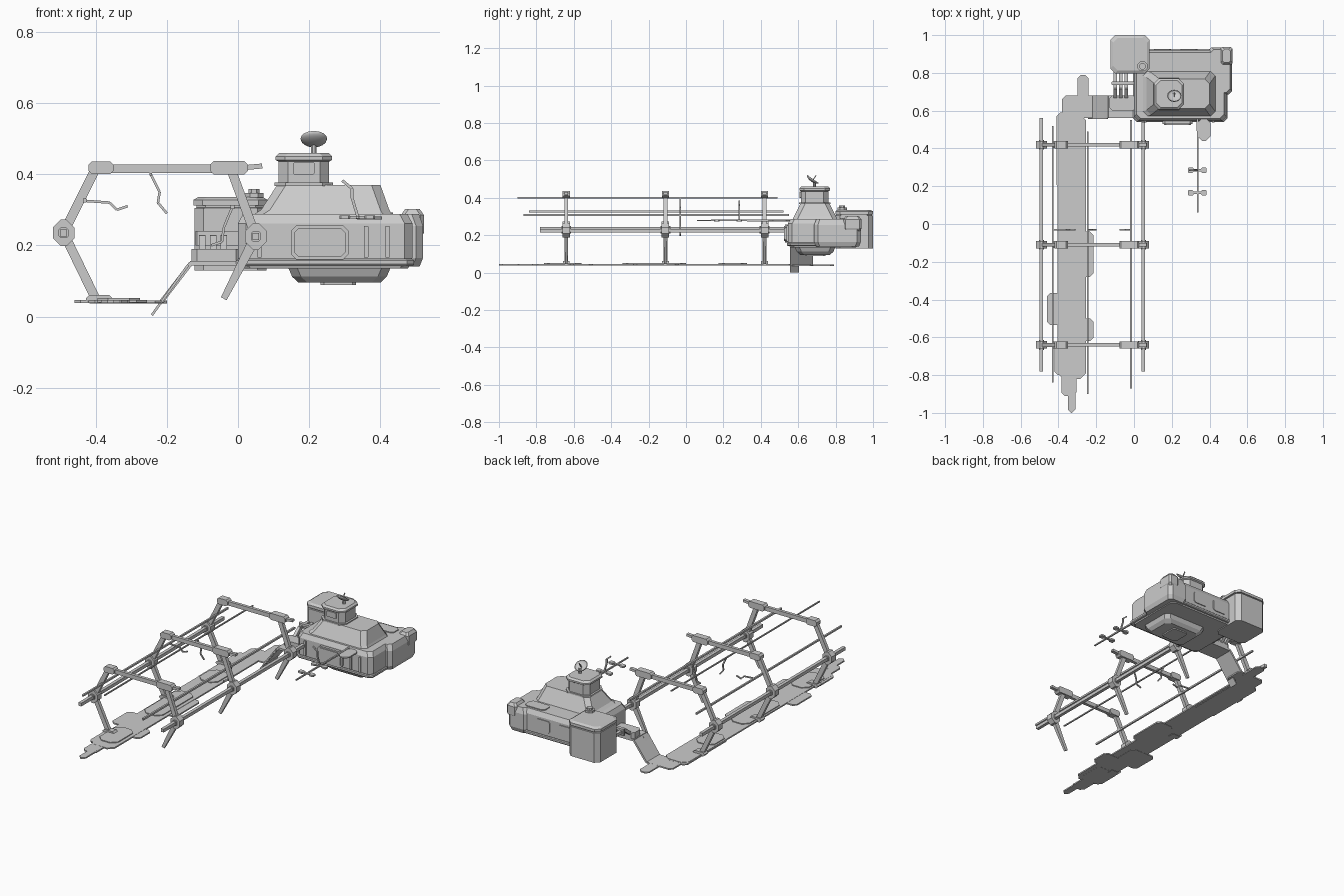
import bpy, bmesh, math
from mathutils import Vector, Matrix

cube = bpy.data.objects.get("Cube")
if cube:
    bpy.data.objects.remove(cube)

grey = bpy.data.materials.new("plain grey")
grey.use_nodes = True
grey.diffuse_color = (.6, .6, .6, 1)
grey.node_tree.nodes["Principled BSDF"].inputs["Base Color"].default_value = grey.diffuse_color


def finish(name, bm):
    bmesh.ops.recalc_face_normals(bm, faces=bm.faces)
    mesh = bpy.data.meshes.new(name)
    bm.to_mesh(mesh)
    bm.free()
    mesh.materials.append(grey)
    part = bpy.data.objects.new(name, mesh)
    bpy.context.collection.objects.link(part)
    return part


def skin(name, rings):
    """Join matching rings of points into a closed solid."""
    bm = bmesh.new()
    rows = [[bm.verts.new(point) for point in ring] for ring in rings]
    count = len(rows[0])
    for low, high in zip(rows, rows[1:]):
        for i in range(count):
            j = (i + 1) % count
            bm.faces.new((low[i], low[j], high[j], high[i]))
    bm.faces.new(rows[0])
    bm.faces.new(rows[-1])
    return finish(name, bm)


def cut_corners(half_x, half_y, cut):
    """Rectangle with its four corners cut off."""
    points = []
    for sx, sy in ((1, 1), (-1, 1), (-1, -1), (1, -1)):
        pair = [(sx * half_x, sy * (half_y - cut)), (sx * (half_x - cut), sy * half_y)]
        points += pair if sx * sy > 0 else pair[::-1]
    return points


def stack(name, x, y, width, depth, levels, cut=.02):
    """Layered solid; each level is a height and how far it is drawn in."""
    skin(name, [[(x + px, y + py, z) for px, py in
                 cut_corners(width / 2 - inset, depth / 2 - inset, cut)]
                for z, inset in levels])


def slab(name, x, y, width, depth, low, high, cut=.005):
    stack(name, x, y, width, depth, [(low, 0), (high, 0)], cut)


def front_plate(name, x, z, width, height, y, thick, cut=.01):
    """Chamfered plate standing in the front plane."""
    outline = cut_corners(width / 2, height / 2, cut)
    skin(name, [[(x + px, depth, z + pz) for px, pz in outline]
                for depth in (y - thick / 2, y + thick / 2)])


def beam(name, start, end, wide, tall, taper=1):
    """Rectangular bar; width is measured across the model's length."""
    start, end = Vector(start), Vector(end)
    along = (end - start).normalized()
    across = Vector((1, 0, 0)) if abs(along.y) > .9 else Vector((0, 1, 0))
    across = (across - along * across.dot(along)).normalized()
    up = along.cross(across)
    corners = ((-1, -1), (1, -1), (1, 1), (-1, 1))
    skin(name, [[spot + (across * wide * i + up * tall * j) * size / 2 for i, j in corners]
                for spot, size in ((start, 1), (end, taper))])


def chain(name, points, thick):
    for start, end in zip(points, points[1:]):
        beam(name, start, end, thick, thick)


# Truss ribs: hexagonal hoops with one broken lower corner
for y in (-.64, -.11, .42):
    right_hub, left_hub = Vector((-.49, y, .235)), Vector((.05, y, .225))
    right_top, left_top = Vector((-.4, y, .415)), Vector((-.02, y, .415))
    foot, broken_end = Vector((-.4, y, .05)), Vector((-.04, y, .05))
    beam("rib_top_beam", right_top, left_top, .018, .024)
    beam("rib_upper_right_strut", right_hub, right_top, .02, .026)
    beam("rib_lower_right_strut", right_hub, foot, .02, .026)
    beam("rib_upper_left_strut", left_hub, left_top, .02, .026)
    beam("rib_lower_left_strut", left_hub, broken_end, .022, .03, taper=.6)
    beam("rib_broken_tip", left_top, left_top + Vector((.088, 0, .008)), .02, .014)
    front_plate("rib_right_bracket", -.385, .418, .07, .036, y, .038)
    front_plate("rib_left_bracket", -.025, .418, .105, .038, y, .038)
    front_plate("rib_foot", -.39, .049, .075, .024, y, .036)
    for hub in (right_hub, left_hub):
        front_plate("rib_hub", hub.x, hub.z, .06, .075, y, .04, cut=.022)
        front_plate("rib_hub_boss", hub.x, hub.z, .028, .03, y, .052, cut=.006)

# Lengthwise beams and thin rods
for name, x, z, front, back, thick in (
        ("right_long_beam", -.49, .235, -.78, .56, .019),
        ("left_long_beam", .05, .225, -.78, .54, .019),
        ("right_rod", -.43, .326, -.84, .52, .01),
        ("top_rod", -.245, .4, -.9, .49, .007),
        ("left_rod", -.015, .308, -.87, .55, .011)):
    beam(name, (x, front, z), (x, back, z), thick, thick)

# Broken cables hanging from the rods
for name, path in (
        ("top_cable", ((-.245, .4), (-.22, .35), (-.225, .32), (-.2, .29))),
        ("right_cable", ((-.43, .325), (-.36, .32), (-.34, .3), (-.31, .31))),
        ("left_cable", ((-.015, .31), (-.04, .25), (-.045, .21), (-.075, .2)))):
    chain(name, [(x, -.03, z) for x, z in path], .007)

# Ragged walkway: a long spine with torn plates along both edges
deck_low, deck_high = .039, .047
slab("walkway_spine", -.33, -.12, .15, 1.4, deck_low, deck_high, cut=.03)
for i, (x, y, width, depth) in enumerate((
        (-.33, -.92, .04, .16), (-.345, -.85, .08, .12), (-.35, -.72, .14, .16),
        (-.38, -.45, .16, .17), (-.27, -.56, .11, .12), (-.27, -.16, .11, .24),
        (-.34, .39, .14, .4), (-.29, .62, .18, .12), (-.27, .71, .06, .16))):
    drop = .0003 * (i + 1)
    slab("walkway_torn_plate", x, y, width, depth, deck_low - drop, deck_high - drop, cut=.018)
for y, depth in ((-.66, .2), (-.17, .34), (.25, .15)):
    slab("walkway_cover", -.335, y, .12, depth, deck_high, deck_high + .005, cut=.03)

# Ramp and landing
ramp_y = .62
beam("ramp", (-.215, ramp_y, .042), (-.132, ramp_y, .15), .12, .012)
beam("ramp_torn_edge", (-.242, ramp_y - .04, .004), (-.14, ramp_y - .04, .145), .05, .007)
beam("landing", (-.135, ramp_y, .15), (.02, ramp_y, .15), .12, .012)
slab("landing_step", -.06, ramp_y + .02, .14, .08, .156, .19, cut=.015)

# Main hull
stack("hull", .245, .733, .49, .376,
      [(.135, .012), (.155, .004), (.165, 0), (.262, 0), (.288, .014)], cut=.022)
stack("hull_skirt", .245, .733, .5, .386, [(.142, .004), (.147, 0), (.157, 0), (.161, .004)])
stack("hull_side", .455, .81, .13, .25, [(.14, .01), (.165, 0), (.255, 0), (.288, .012)])
stack("corner_pod", .49, .89, .065, .095, [(.22, .01), (.235, 0), (.285, 0), (.302, .012)], cut=.01)
slab("roof_panel", .37, .86, .13, .07, .286, .293, cut=.015)
front_plate("front_hatch_frame", .23, .208, .16, .096, .54, .02, cut=.014)
front_plate("front_hatch", .23, .208, .144, .08, .532, .014, cut=.012)
for x in (.06, .36, .42):
    front_plate("front_rib", x, .21, .012, .09, .542, .01, cut=.002)
for x in (.15, .29):
    front_plate("back_panel", x, .215, .09, .07, .92, .012)

# Belly
stack("belly", .285, .69, .29, .22, [(.095, .03), (.112, .012), (.14, 0)], cut=.025)
slab("belly_hatch", .282, .69, .1, .11, .088, .105, cut=.01)

# Superstructure: slopes draw in from the deck to a narrow roof
skin("superstructure", [
    [(x + px, .69 + py, z) for px, py in cut_corners(width / 2, depth / 2, .025)]
    for x, z, width, depth in ((.235, .28, .4, .245), (.245, .3, .36, .225), (.255, .37, .29, .155))])

# Tower
tower_x, tower_y = .185, .688
stack("tower", tower_x, tower_y, .158, .164,
      [(.365, .008), (.435, .008), (.44, 0), (.45, 0), (.46, .01)], cut=.026)
slab("tower_collar", tower_x, tower_y, .164, .168, .367, .376, cut=.03)
front_plate("tower_window", tower_x, .416, .062, .034, tower_y - .075, .01, cut=.004)

# Dish: a squashed half sphere, tipped up towards the back
dish_x = .213
slab("dish_mast", dish_x, tower_y, .016, .016, .455, .49)
bm = bmesh.new()
bmesh.ops.create_uvsphere(bm, u_segments=16, v_segments=12, radius=.0375)
bmesh.ops.delete(bm, geom=[v for v in bm.verts if v.co.z > .001], context='VERTS')
bmesh.ops.scale(bm, vec=(1, 1, .4), verts=bm.verts)
tilt = Matrix.Rotation(math.radians(-35), 4, 'X')
bmesh.ops.transform(bm, matrix=Matrix.Translation((dish_x, tower_y - .01, .5)) @ tilt, verts=bm.verts)
dish = finish("dish", bm)
for face in dish.data.polygons:
    face.use_smooth = True
dish.modifiers.new("shell", 'SOLIDIFY').thickness = .003
beam("dish_feed", (dish_x, tower_y - .015, .488), (dish_x, tower_y + .008, .52), .005, .005)

# Corner tank
tank_x, tank_y = -.021, .899
stack("tank", tank_x, tank_y, .202, .202,
      [(.13, 0), (.305, 0), (.306, .006), (.312, .006)], cut=.025)
stack("tank_lid", tank_x, tank_y, .208, .202, [(.312, 0), (.328, 0), (.336, .014)], cut=.025)
slab("tank_cap_base", .045, .835, .052, .052, .334, .347, cut=.015)
slab("tank_cap", .045, .835, .032, .032, .347, .359, cut=.009)

# Pipes between the tank and the landing
for x in (-.1, -.07, -.04):
    chain("pipe", [(x, .67, .18), (x, .72, .22), (x, .81, .22)], .018)
slab("pipe_clamp", -.055, .745, .13, .02, .2, .24)

# Forward antenna boom
boom_x, boom_z = .337, .279
slab("boom_mount", .37, .5, .07, .12, boom_z - .006, boom_z + .002, cut=.025)
beam("boom", (boom_x, .56, boom_z), (boom_x, .06, boom_z), .01, .01, taper=.7)
for y in (.285, .165):
    beam("boom_crossbar", (.29, y, boom_z), (.385, y, boom_z), .012, .008)
    for x in (.3, .37):
        slab("boom_pad", x, y, .03, .028, boom_z - .005, boom_z + .005)
chain("boom_whip", [(x, .285, z) for x, z in
                    ((boom_x, boom_z), (.32, .335), (.32, .36), (.293, .382))], .008)
